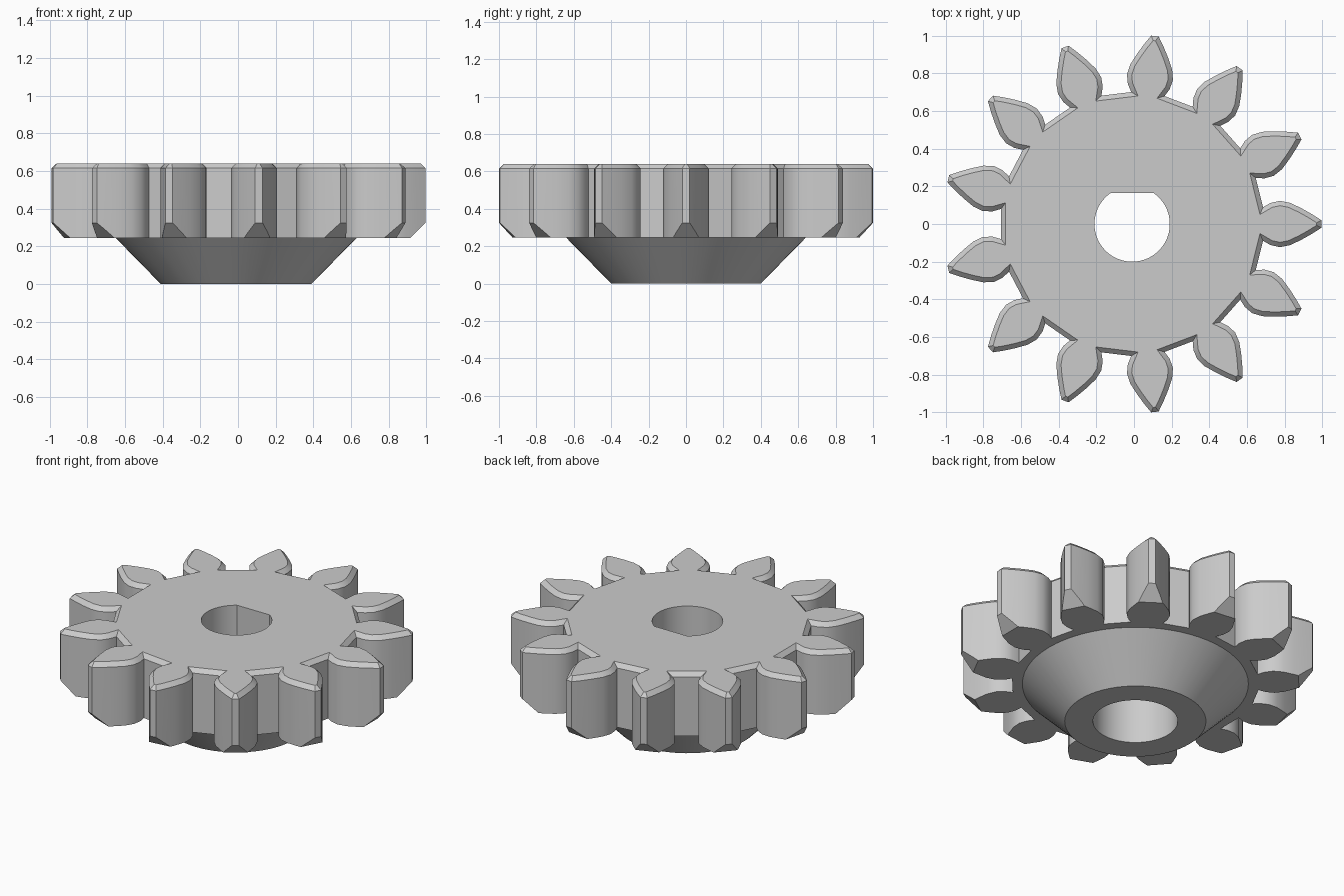
import bpy, bmesh
from math import sin, cos, pi, asin, tau
from mathutils import Vector, Matrix

if "Cube" in bpy.data.objects:
    bpy.data.objects.remove(bpy.data.objects["Cube"], do_unlink=True)

TEETH = 13
AXIS = Vector((-0.01, 0, 0))
BOTTOM, TOP, BEVEL = 0.245, 0.64, 0.025
STEP = 0.32  # height where the wide lower bore meets the keyed bore

grey = bpy.data.materials.new("plain_grey")
grey.use_nodes = True
grey.diffuse_color = (0.6, 0.6, 0.6, 1)
grey.node_tree.nodes["Principled BSDF"].inputs["Base Color"].default_value = grey.diffuse_color


def make(name, bm):
    bmesh.ops.recalc_face_normals(bm, faces=bm.faces)
    mesh = bpy.data.meshes.new(name)
    bm.to_mesh(mesh)
    bm.free()
    obj = bpy.data.objects.new(name, mesh)
    obj.location = AXIS
    mesh.materials.append(grey)
    bpy.context.collection.objects.link(obj)
    return obj


def loft(rings):
    """Closed solid through a list of (outline, height) rings."""
    bm = bmesh.new()
    loops = [[bm.verts.new((p.x, p.y, z)) for p in pts] for pts, z in rings]
    for a, b in zip(loops, loops[1:]):
        for i in range(len(a)):
            j = (i + 1) % len(a)
            bm.faces.new((a[i], a[j], b[j], b[i]))
    bm.faces.new(loops[0][::-1])
    bm.faces.new(loops[-1])
    return bm


def arc(radius, start=0, sweep=tau, n=64, closed=True):
    steps = n if closed else n - 1
    return [Vector((radius * cos(start + sweep * i / steps),
                    radius * sin(start + sweep * i / steps))) for i in range(n)]


def inset(pts, d):
    """Offset a counter-clockwise outline inwards with mitred corners."""
    out = []
    for i, p in enumerate(pts):
        a = (p - pts[i - 1]).normalized()
        b = (pts[(i + 1) % len(pts)] - p).normalized()
        na, nb = Vector((-a.y, a.x)), Vector((-b.y, b.x))
        out.append(p + (na + nb) * d / (1 + na.dot(nb)))
    return out


def combine(target, tool, operation):
    mod = target.modifiers.new(operation.lower(), "BOOLEAN")
    mod.object, mod.operation, mod.solver = tool, operation, "EXACT"
    bpy.context.view_layer.objects.active = target
    bpy.ops.object.modifier_apply(modifier=mod.name)
    bpy.data.objects.remove(tool, do_unlink=True)


# Toothed outline, one mirrored flank repeated around the axis
flank = [(0.695, 0.089), (0.735, 0.112), (0.785, 0.123), (0.84, 0.112),
         (0.9, 0.083), (0.955, 0.052), (1.005, 0.02)]
tooth = [Vector((x, -y)) for x, y in flank] + [Vector(p) for p in reversed(flank)]
outline = []
for k in range(TEETH):
    turn = Matrix.Rotation(tau * k / TEETH, 2)
    outline += [turn @ p for p in tooth]

# Gear body with a bevelled upper rim
bm = loft([(outline, BOTTOM), (outline, TOP - BEVEL), (inset(outline, BEVEL), TOP)])

# Slanted cut under each tooth tip
for k in range(TEETH):
    a = tau * k / TEETH
    out = Vector((cos(a), sin(a), 0))
    cut = bmesh.ops.bisect_plane(
        bm, geom=bm.verts[:] + bm.edges[:] + bm.faces[:],
        plane_co=out * 0.925 + Vector((0, 0, BOTTOM)),
        plane_no=out - Vector((0, 0, 1)), clear_outer=True)
    edges = [e for e in cut["geom_cut"] if isinstance(e, bmesh.types.BMEdge)]
    bmesh.ops.holes_fill(bm, edges=edges)
gear = make("gear_wheel", bm)

# Conical hub below the teeth
hub = make("hub", loft([(arc(0.4), 0), (arc(0.64), BOTTOM), (arc(0.64), STEP)]))
combine(gear, hub, "UNION")

# Wide round bore from below, keyed bore with one flat side from above
wide = make("lower_bore", loft([(arc(0.24), -0.1), (arc(0.24), STEP)]))
combine(gear, wide, "DIFFERENCE")
key = asin(0.165 / 0.2)
keyed = arc(0.2, pi - key, pi + 2 * key, 56, closed=False)
combine(gear, make("keyed_bore", loft([(keyed, 0.1), (keyed, TOP + 0.1)])), "DIFFERENCE")

bpy.ops.object.select_all(action="DESELECT")
gear.select_set(True)
bpy.context.view_layer.objects.active = gear
bpy.ops.object.shade_smooth_by_angle(angle=pi / 7)
